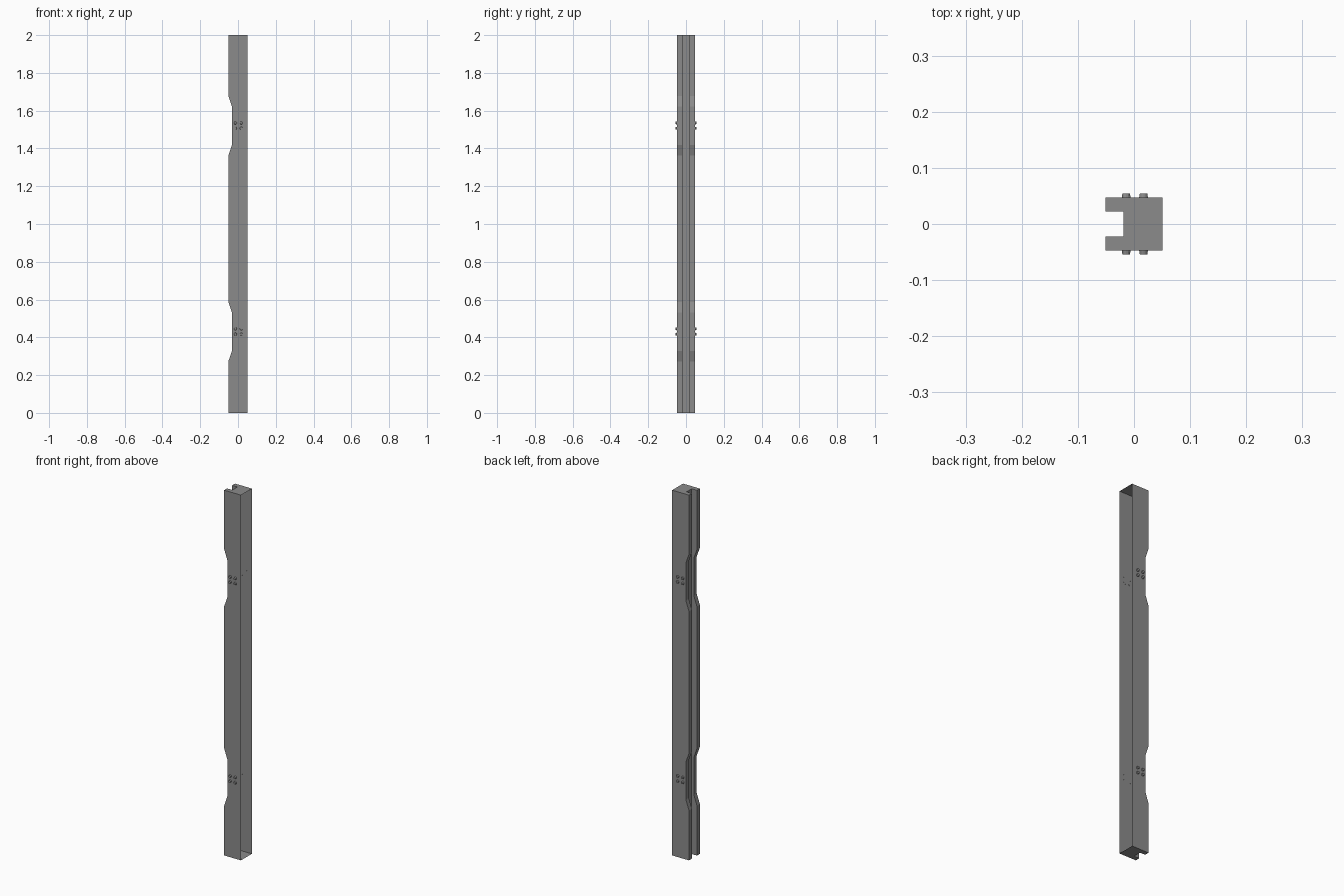
import bpy, bmesh
from math import pi
from mathutils import Matrix, Vector

cube = bpy.data.objects.get("Cube")
if cube:
    bpy.data.objects.remove(cube, do_unlink=True)

steel = bpy.data.materials.new("grey_steel")
steel.use_nodes = True
colour = (0.26, 0.26, 0.26, 1)
steel.diffuse_color = colour
steel.node_tree.nodes["Principled BSDF"].inputs["Base Color"].default_value = colour

HEIGHT = 2.0
HALF_X, HALF_Y = 0.051, 0.047      # outer section
SLOT_X, SLOT_Y = -0.019, 0.022     # slot floor and slot half width
RECESS_X = -0.032                  # lip edge inside the recesses
SITES = (0.43, 1.52)               # centres of the two recesses


def finish(bm, name):
    mesh = bpy.data.meshes.new(name)
    bm.to_mesh(mesh)
    bm.free()
    mesh.materials.append(steel)
    obj = bpy.data.objects.new(name, mesh)
    bpy.context.collection.objects.link(obj)
    return obj


# Lip edge, running up the slotted side with a bevelled recess at each site
edge = [(-HALF_X, 0)]
for c in SITES:
    edge += [(-HALF_X, c - 0.157), (RECESS_X, c - 0.102),
             (RECESS_X, c + 0.102), (-HALF_X, c + 0.157)]
edge.append((-HALF_X, HEIGHT))

bm = bmesh.new()


def face(points):
    bm.faces.new([bm.verts.new(p) for p in points])


# Side walls, slot walls and lip faces, the same on front and back
for s in (-1, 1):
    for y, inner_x in ((HALF_Y, HALF_X), (SLOT_Y, SLOT_X)):
        outline = [(inner_x, 0)] + edge + [(inner_x, HEIGHT)]
        face([(x, s * y, z) for x, z in outline])
    for (x0, z0), (x1, z1) in zip(edge, edge[1:]):
        face([(x0, s * HALF_Y, z0), (x0, s * SLOT_Y, z0),
              (x1, s * SLOT_Y, z1), (x1, s * HALF_Y, z1)])

# Slot floor
face([(SLOT_X, -SLOT_Y, 0), (SLOT_X, SLOT_Y, 0),
      (SLOT_X, SLOT_Y, HEIGHT), (SLOT_X, -SLOT_Y, HEIGHT)])

# End caps; the +x side stays open
half = [(HALF_X, HALF_Y), (-HALF_X, HALF_Y), (-HALF_X, SLOT_Y), (SLOT_X, SLOT_Y)]
section = half + [(x, -y) for x, y in reversed(half)]
for z in (0, HEIGHT):
    face([(x, y, z) for x, y in section])

bmesh.ops.remove_doubles(bm, verts=bm.verts, dist=0.0001)
bmesh.ops.recalc_face_normals(bm, faces=bm.faces)
bm.normal_update()
top = max(bm.faces, key=lambda f: f.calc_center_median().z)
if top.normal.z < 0:
    bmesh.ops.reverse_faces(bm, faces=bm.faces)
finish(bm, "slotted_post")

# Bolt heads: a two by two group on each side at each recess
for level, c in zip(("lower", "upper"), SITES):
    for side, s in (("front", -1), ("back", 1)):
        bm = bmesh.new()
        for x in (-0.014, 0.017):
            for dz in (-0.013, 0.015):
                place = (Matrix.Translation(Vector((x, s * 0.0505, c + dz)))
                         @ Matrix.Rotation(-s * pi / 2, 4, "X"))
                bmesh.ops.create_cone(bm, cap_ends=True, segments=12, radius1=0.008,
                                      radius2=0.0066, depth=0.008, matrix=place)
        finish(bm, f"{level}_{side}_bolts")
